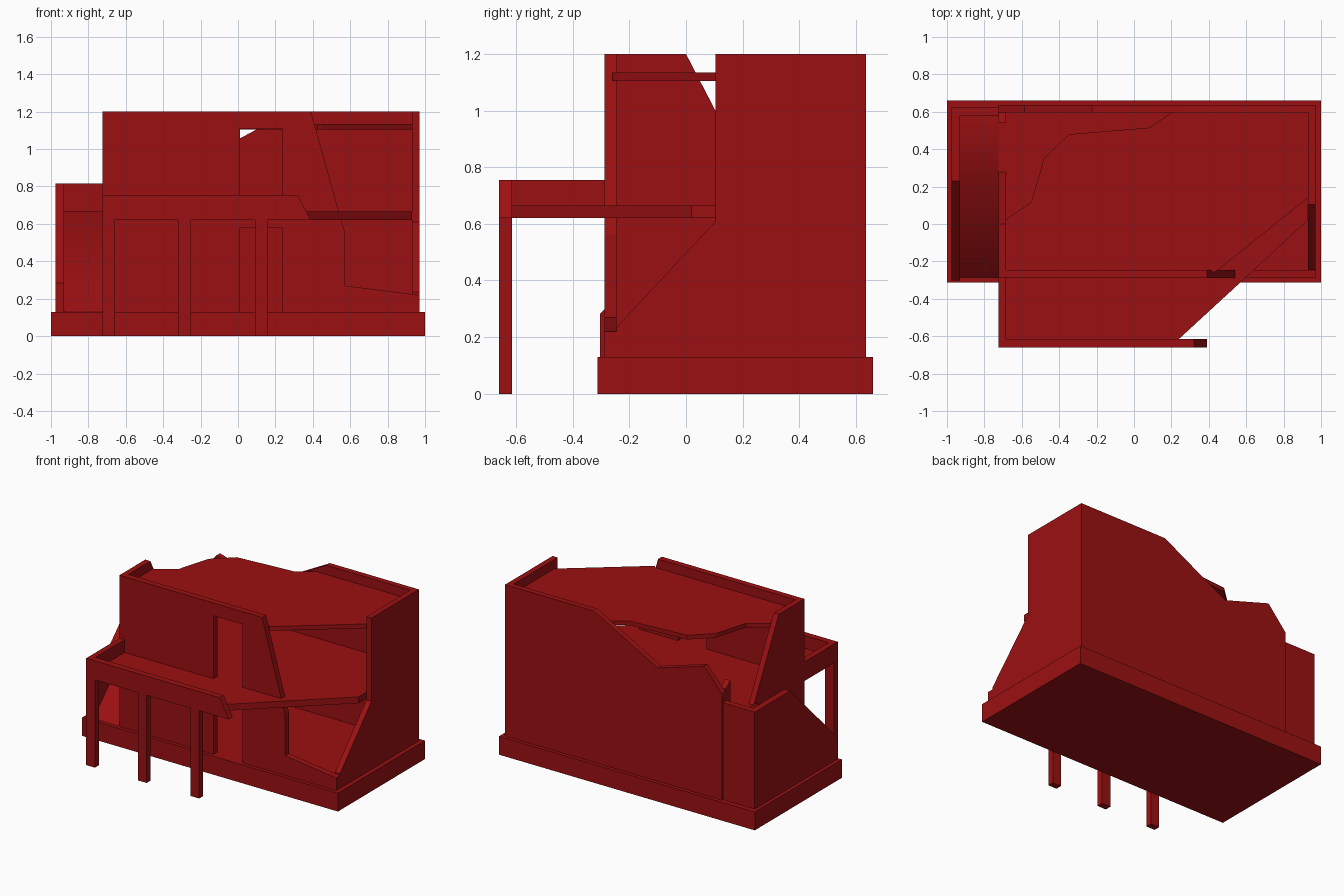
import bpy, bmesh, math

cube = bpy.data.objects.get("Cube")
if cube:
    bpy.data.objects.remove(cube, do_unlink=True)

COLOUR = (0.33, 0.005, 0.006, 1)
red = bpy.data.materials.new("deep_red")
red.use_nodes = True
red.diffuse_color = COLOUR
red.node_tree.nodes["Principled BSDF"].inputs["Base Color"].default_value = COLOUR


def prism(name, axis, lo, hi, outline):
    """Extrude a flat outline along an axis, from lo to hi."""
    place = {"x": lambda p, d: (d, p[0], p[1]),
             "y": lambda p, d: (p[0], d, p[1]),
             "z": lambda p, d: (p[0], p[1], d)}[axis]
    bm = bmesh.new()
    near = [bm.verts.new(place(p, lo)) for p in outline]
    far = [bm.verts.new(place(p, hi)) for p in outline]
    bm.faces.new(near)
    bm.faces.new(far[::-1])
    n = len(outline)
    for i in range(n):
        j = (i + 1) % n
        bm.faces.new((near[j], near[i], far[i], far[j]))
    bmesh.ops.recalc_face_normals(bm, faces=bm.faces)
    mesh = bpy.data.meshes.new(name)
    bm.to_mesh(mesh)
    bm.free()
    mesh.materials.append(red)
    obj = bpy.data.objects.new(name, mesh)
    bpy.context.collection.objects.link(obj)
    return obj


def box(name, x0, x1, y0, y1, z0, z1):
    return prism(name, "z", z0, z1, [(x0, y0), (x1, y0), (x1, y1), (x0, y1)])


# Shared dimensions
GROUND, FLOOR, FLOOR_TOP, TOP = 0.13, 0.62, 0.665, 1.2
LEFT, LEFT_IN, RIGHT_IN, RIGHT = -0.725, -0.685, 0.93, 0.97
FRONT, FRONT_IN, BACK_IN, BACK = -0.288, -0.245, 0.595, 0.635
PORCH, PORCH_IN = -0.66, -0.615
DOOR_A, DOOR_B = 0.01, 0.235

# Foundation
box("foundation", -1, 1, -0.312, 0.66, 0, GROUND)

# Front wall, one piece per storey, each with a doorway
prism("front_wall_lower", "y", FRONT, FRONT_IN, [
    (LEFT, GROUND), (DOOR_A, GROUND), (DOOR_A, 0.58), (DOOR_B, 0.58),
    (DOOR_B, GROUND), (RIGHT, GROUND), (RIGHT, 0.22), (0.57, 0.27),
    (0.57, 0.56), (0.552, FLOOR), (LEFT, FLOOR)])
prism("front_wall_upper", "y", FRONT, FRONT_IN, [
    (LEFT, FLOOR), (DOOR_A, FLOOR), (DOOR_A, 1.11), (DOOR_B, 1.11),
    (DOOR_B, FLOOR), (0.552, FLOOR), (0.39, TOP), (LEFT, TOP)])

# Back wall with broken top edge
prism("back_wall", "y", BACK_IN, BACK, [
    (LEFT, GROUND), (RIGHT, GROUND), (RIGHT, TOP), (0.275, TOP),
    (-0.225, 0.93), (-0.585, 1.04), (LEFT, 0.88)])

# Side walls, broken away at the front right and the rear left
prism("side_wall_east", "x", RIGHT_IN, RIGHT, [
    (FRONT_IN, GROUND), (BACK_IN, GROUND), (BACK_IN, TOP), (0.105, TOP),
    (0.105, 0.61), (FRONT_IN, 0.235)])
prism("side_wall_west", "x", LEFT, LEFT_IN, [
    (FRONT_IN, GROUND), (BACK_IN, GROUND), (BACK_IN, 0.9), (0.54, 0.94),
    (0.54, FLOOR_TOP), (0.278, FLOOR_TOP), (0.0, TOP), (FRONT_IN, TOP)])

# Upper floor, which runs out over the porch
prism("upper_floor", "z", FLOOR, FLOOR_TOP, [
    (LEFT_IN, PORCH_IN), (0.24, PORCH_IN), (RIGHT_IN, 0.02),
    (RIGHT_IN, BACK_IN), (LEFT_IN, BACK_IN)])

# Broken roof slab
prism("roof_slab", "z", 1.105, 1.135, [
    (LEFT_IN, FRONT_IN), (0.41, FRONT_IN), (0.425, -0.26), (0.45, -0.245),
    (RIGHT_IN, 0.14), (RIGHT_IN, BACK_IN), (0.2, BACK_IN), (0.08, 0.515),
    (-0.345, 0.48), (-0.48, 0.355), (-0.55, 0.115), (LEFT_IN, 0.025)])

# Porch parapet and posts
prism("porch_parapet_front", "y", PORCH, PORCH_IN, [
    (LEFT, FLOOR), (0.39, FLOOR), (0.32, 0.755), (LEFT, 0.755)])
box("porch_parapet_side", LEFT, LEFT_IN, PORCH_IN, FRONT, FLOOR, 0.755)
for i, x in enumerate((LEFT, -0.32, 0.09)):
    box(f"porch_post_{i + 1}", x, x + 0.068, PORCH, PORCH_IN, 0, FLOOR)

# Side stairway: outer wall, back wall, and ramp up to a landing
prism("stair_wall_outer", "x", -0.975, -0.93, [
    (-0.303, GROUND), (0.625, GROUND), (0.625, 0.815), (0.23, 0.815),
    (-0.303, 0.283)])
box("stair_wall_back", -0.93, LEFT, 0.58, 0.625, GROUND, 0.815)
ramp = prism("stair_ramp", "x", -0.93, LEFT, [
    (-0.285, GROUND), (0.58, GROUND), (0.58, 0.67), (0.255, 0.67)])
bpy.context.view_layer.objects.active = ramp
ramp.select_set(True)
bpy.ops.object.shade_smooth_by_angle(angle=math.radians(60))
ramp.select_set(False)
